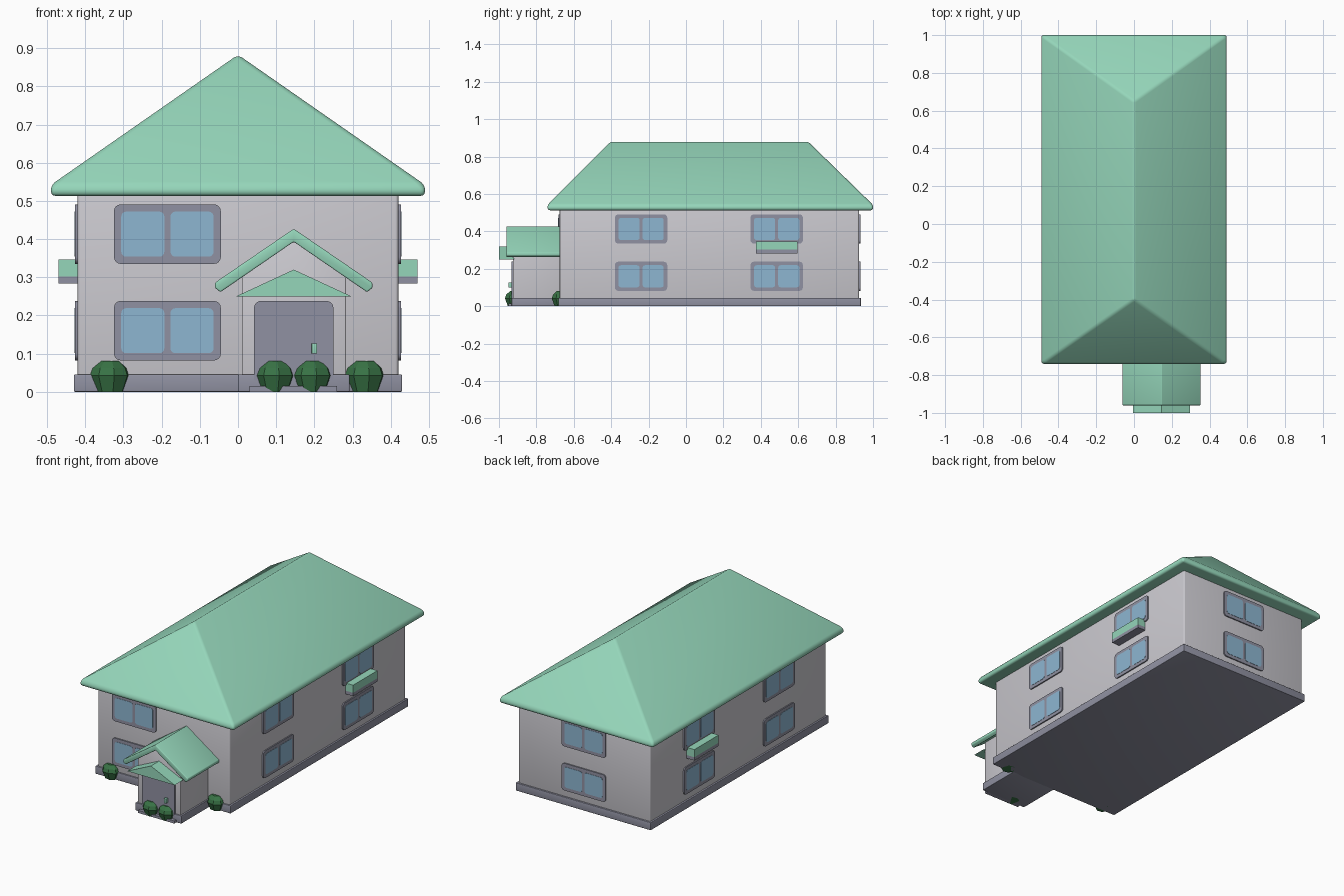
import bpy, bmesh
from math import radians, sin, cos, pi
from mathutils import Matrix, Vector

cube = bpy.data.objects.get("Cube")
if cube:
    bpy.data.objects.remove(cube, do_unlink=True)


def material(name, r, g, b):
    m = bpy.data.materials.new(name)
    m.use_nodes = True
    m.diffuse_color = (r, g, b, 1)
    m.node_tree.nodes["Principled BSDF"].inputs["Base Color"].default_value = (r, g, b, 1)
    return m


GREEN = material("mint green", 0.30, 0.67, 0.49)
WALL = material("pale grey", 0.60, 0.59, 0.63)
SLATE = material("slate grey", 0.28, 0.285, 0.36)
GLASS = material("sky blue glass", 0.27, 0.47, 0.64)
LEAF = material("leaf green", 0.04, 0.17, 0.06)


def finish(name, bm, mat, bevel=0, smooth=True, segments=3):
    """Bevel the mesh and turn it into a coloured object."""
    bmesh.ops.recalc_face_normals(bm, faces=bm.faces)
    if bevel:
        bmesh.ops.bevel(bm, geom=bm.edges[:], offset=bevel, segments=segments,
                        profile=0.5, affect='EDGES', clamp_overlap=True)
    me = bpy.data.meshes.new(name)
    bm.to_mesh(me)
    bm.free()
    me.materials.append(mat)
    ob = bpy.data.objects.new(name, me)
    bpy.context.collection.objects.link(ob)
    if smooth:
        bpy.ops.object.select_all(action='DESELECT')
        ob.select_set(True)
        bpy.context.view_layer.objects.active = ob
        bpy.ops.object.shade_smooth_by_angle(angle=radians(35))
    return ob


def box(name, x, y, z, mat, bevel=0):
    bm = bmesh.new()
    bmesh.ops.create_cube(bm, size=1)
    for v in bm.verts:
        v.co = [r[0] if c < 0 else r[1] for c, r in zip(v.co, (x, y, z))]
    return finish(name, bm, mat, bevel)


def prism(name, points, near, far, mat, bevel=0, place=Matrix()):
    """Extrude an (x, z) outline along y from near to far."""
    bm = bmesh.new()
    face = bm.faces.new([bm.verts.new((x, near, z)) for x, z in points])
    new = bmesh.ops.extrude_face_region(bm, geom=[face])["geom"]
    for v in new:
        if isinstance(v, bmesh.types.BMVert):
            v.co.y = far
    bm.transform(place)
    return finish(name, bm, mat, bevel)


def rounded(x0, x1, z0, z1, radius, bottom_radius=None):
    """Outline of a rectangle with round corners."""
    low = radius if bottom_radius is None else bottom_radius
    points = []
    corners = ((x1, z1, -1, -1, radius), (x0, z1, 1, -1, radius),
               (x0, z0, 1, 1, low), (x1, z0, -1, 1, low))
    for i, (x, z, sx, sz, r) in enumerate(corners):
        for k in range(5):
            a = (i + k / 4) * pi / 2
            points.append((x + sx * r + r * cos(a), z + sz * r + r * sin(a)))
    return points


# Main block and plinth
box("walls", (-0.42, 0.42), (-0.675, 0.925), (0.02, 0.53), WALL, 0.008)
box("plinth", (-0.43, 0.43), (-0.682, 0.935), (0, 0.045), SLATE, 0.003)

# Hipped roof with soft eaves
bm = bmesh.new()
rings = [[bm.verts.new((x, y, z)) for x, y in
          ((-0.49, -0.74), (0.49, -0.74), (0.49, 1), (-0.49, 1))] for z in (0.513, 0.542)]
front_top, back_top = bm.verts.new((0, -0.40, 0.883)), bm.verts.new((0, 0.65, 0.883))
low, eave = rings
bm.faces.new(low)
for i in range(4):
    j = (i + 1) % 4
    bm.faces.new((low[i], low[j], eave[j], eave[i]))
bm.faces.new((eave[0], eave[1], front_top))
bm.faces.new((eave[1], eave[2], back_top, front_top))
bm.faces.new((eave[2], eave[3], back_top))
bm.faces.new((eave[3], eave[0], front_top, back_top))
finish("main_roof", bm, GREEN, 0.012)


# Windows, built facing the front and then turned into place
def window(name, x, y, z, turn):
    place = Matrix.Translation((x, y, z)) @ Matrix.Rotation(radians(turn), 4, 'Z')
    prism(name + "_frame", rounded(-0.14, 0.14, -0.078, 0.078, 0.018),
          0.003, -0.007, SLATE, 0, place)
    for side, x0, x1 in (("a", -0.121, -0.008), ("b", 0.008, 0.121)):
        prism(name + "_pane_" + side, rounded(x0, x1, -0.059, 0.059, 0.013),
              -0.005, -0.0085, GLASS, 0, place)


for level, z in (("lower", 0.16), ("upper", 0.413)):
    window(level + "_front_window", -0.185, -0.675, z, 0)
    window(level + "_back_window", 0, 0.925, z, 180)
    for side, s in (("left", 1), ("right", -1)):
        for spot, y in (("fore", -0.24), ("rear", 0.485)):
            window(f"{level}_{side}_{spot}_window", s * 0.42, y, z, s * 90)

# Planter boxes on both sides
for side, s in (("left", 1), ("right", -1)):
    xs = sorted((s * 0.415, s * 0.47))
    box(side + "_planter_tray", xs, (0.375, 0.595), (0.283, 0.302), SLATE)
    box(side + "_planter_box", xs, (0.375, 0.595), (0.302, 0.346), GREEN)

# Porch
MID = 0.146
prism("porch_walls", [(0.01, 0.02), (0.283, 0.02), (0.283, 0.31), (MID, 0.405), (0.01, 0.31)],
      -0.925, -0.66, WALL, 0.003)
box("porch_plinth", (0, 0.292), (-0.932, -0.67), (0, 0.045), SLATE, 0.003)
box("porch_step", (0.03, 0.26), (-0.95, -0.92), (0, 0.015), SLATE)
slope = [(0, 0.427), (0.206, 0.286), (0.206, 0.272), (0.192, 0.261), (0, 0.393)]
mirrored = [(-x, z) for x, z in slope[-2:0:-1]]
prism("porch_roof", [(MID + x, z) for x, z in slope + mirrored],
      -0.96, -0.67, GREEN, 0.004)
prism("door_canopy", [(-0.005, 0.25), (0.297, 0.25), (MID, 0.32)], -1.0, -0.92, GREEN)
prism("door", rounded(0.042, 0.25, 0.03, 0.238, 0.018, 0.002), -0.934, -0.92, SLATE)
box("door_handle", (0.193, 0.207), (-0.95, -0.93), (0.10, 0.127), GREEN, 0.001)

# Faceted bushes: stacked rings
for i, (x, y) in enumerate(((-0.335, -0.665), (0.333, -0.665), (0.097, -0.915), (0.195, -0.915))):
    bm = bmesh.new()
    sides, rings = 8, []
    for r, z in ((0.038, 0), (0.054, 0.042), (0.047, 0.062), (0.027, 0.08)):
        rings.append([bm.verts.new((x + r * cos(k * 2 * pi / sides + 0.2),
                                    y + r * sin(k * 2 * pi / sides + 0.2), z))
                      for k in range(sides)])
    bm.faces.new(rings[0])
    bm.faces.new(rings[-1])
    for a, b in zip(rings, rings[1:]):
        for k in range(sides):
            n = (k + 1) % sides
            bm.faces.new((a[k], a[n], b[n], b[k]))
    finish(f"bush_{i + 1}", bm, LEAF, smooth=False)
